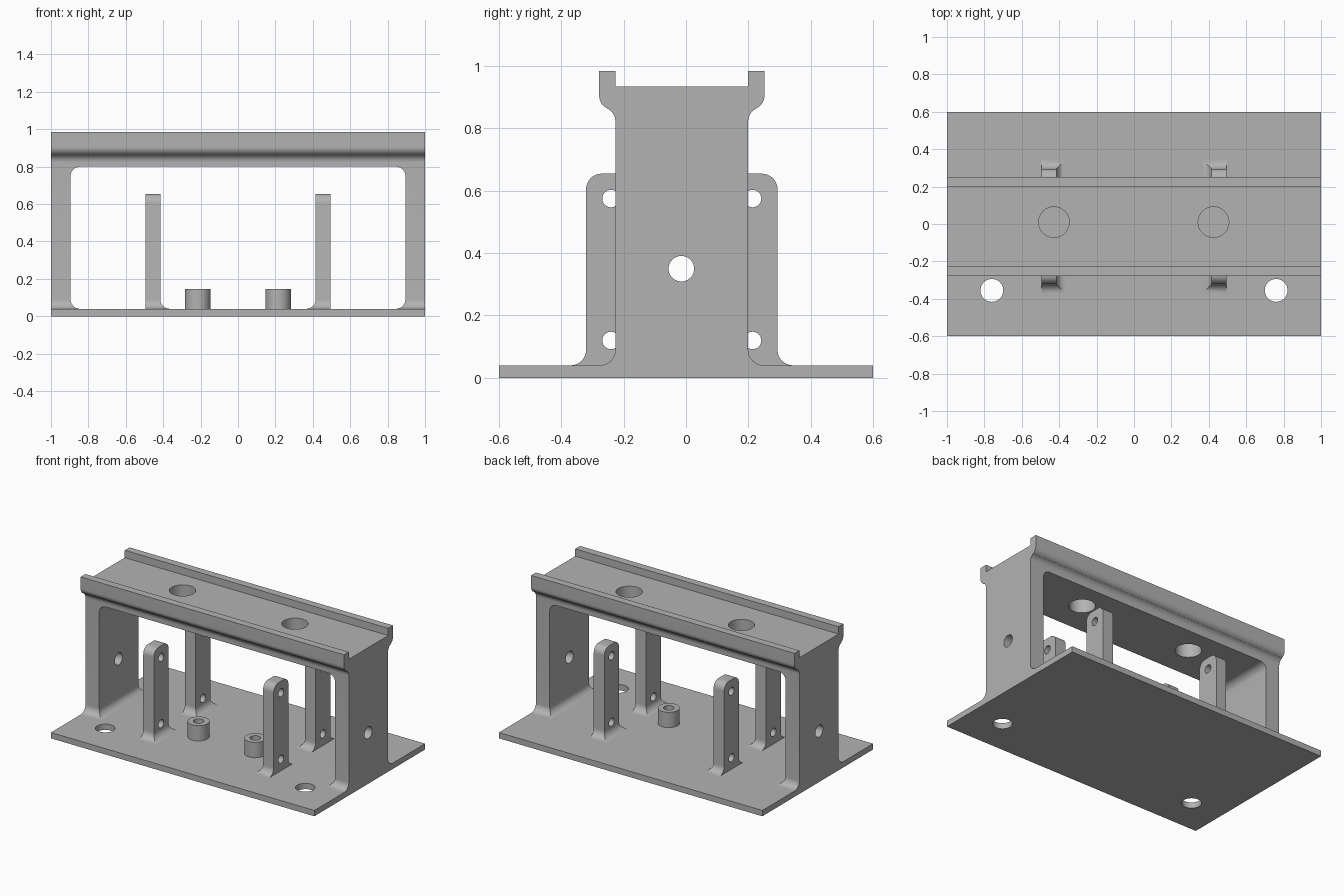
import bpy, bmesh
from math import sin, cos, pi, radians

cube = bpy.data.objects.get("Cube")
if cube:
    bpy.data.objects.remove(cube, do_unlink=True)

GREY = (0.45, 0.45, 0.45, 1)
mat = bpy.data.materials.new("plain grey")
mat.use_nodes = True
mat.diffuse_color = GREY
mat.node_tree.nodes["Principled BSDF"].inputs["Base Color"].default_value = GREY

MID = -0.0135    # y of the symmetry plane of frame and posts
PLATE = 0.04     # plate thickness
R = 0.05         # common fillet radius


def arc(cx, cy, r, a0, a1, n=10):
    angles = [radians(a0 + (a1 - a0) * i / n) for i in range(n + 1)]
    return [(cx + r * cos(a), cy + r * sin(a)) for a in angles]


def circle(cx, cy, r):
    return arc(cx, cy, r, 0, 360, 48)[:-1]


def prism(name, pts, axis, lo, hi):
    """Extrude a closed 2D outline along one axis."""
    place = {"x": lambda p, d: (d, p[0], p[1]),
             "y": lambda p, d: (p[0], d, p[1]),
             "z": lambda p, d: (p[0], p[1], d)}[axis]
    bm = bmesh.new()
    rings = [[bm.verts.new(place(p, d)) for p in pts] for d in (lo, hi)]
    for ring in rings:
        bm.faces.new(ring)
    for i in range(len(pts)):
        j = (i + 1) % len(pts)
        bm.faces.new((rings[0][i], rings[0][j], rings[1][j], rings[1][i]))
    bmesh.ops.recalc_face_normals(bm, faces=bm.faces)
    mesh = bpy.data.meshes.new(name)
    bm.to_mesh(mesh)
    bm.free()
    mesh.materials.append(mat)
    ob = bpy.data.objects.new(name, mesh)
    bpy.context.collection.objects.link(ob)
    return ob


def finish(ob, cutters=()):
    """Cut the part, remove the cutters, and smooth the curved faces."""
    for c in cutters:
        c.hide_render = True
        mod = ob.modifiers.new("cut", "BOOLEAN")
        mod.operation, mod.solver, mod.object = "DIFFERENCE", "EXACT", c
    if cutters:
        bpy.context.view_layer.update()
        graph = bpy.context.evaluated_depsgraph_get()
        mesh = bpy.data.meshes.new_from_object(ob.evaluated_get(graph))
        ob.modifiers.clear()
        ob.data = mesh
        for c in cutters:
            bpy.data.objects.remove(c, do_unlink=True)
    bpy.ops.object.select_all(action="DESELECT")
    ob.select_set(True)
    bpy.context.view_layer.objects.active = ob
    bpy.ops.object.shade_smooth_by_angle(angle=radians(30))


def mirrored(half, mid=0.0):
    return [(mid + h, z) for h, z in half] + [(mid - h, z) for h, z in reversed(half)]


def opening(half, top):
    """Cutter that leaves filleted feet and rounded upper corners."""
    side = [(half - R, -0.1)]
    side += arc(half - R, PLATE + R, R, -90, 0)
    side += arc(half - R, top - R, R, 0, 90)
    return prism("opening_cutter", mirrored(side), "y", -1, 1)


# base plate with two mounting holes
plate = prism("base_plate", mirrored([(1, -0.6), (1, 0.6)]), "z", 0, PLATE)
finish(plate, [prism("hole_cutter", circle(x, -0.355, 0.061), "z", -0.1, 0.1)
               for x in (-0.76, 0.76)])

# bridge frame: flared feet, straight legs, curved shoulders and top rails
inner, outer = 0.213, 0.265
r = 0.045
half = arc(inner + R, PLATE + R, R, 270, 180)
half += arc(inner + r, 0.823, r, 180, 115)
half += arc(outer - r, 0.905, r, -65, 0)
half += [(outer, 0.985), (inner, 0.985), (inner, 0.935)]
frame = prism("bridge_frame", mirrored(half, MID), "x", -1, 1)
cuts = [opening(0.895, 0.8),
        prism("hole_cutter", circle(-0.015, 0.35, 0.041), "x", -2, 2)]
cuts += [prism("hole_cutter", circle(x, 0.01, 0.082), "z", 0.7, 1.1)
         for x in (-0.428, 0.425)]
finish(frame, cuts)

# four upright posts, made as a front pair and a back pair
for name, side in (("front_post_pair", -1), ("back_post_pair", 1)):
    centre, width, top = MID + side * 0.227, 0.08, 0.655
    half = arc(width + R, PLATE + R, R, 270, 180)
    half += arc(width - R, top - R, R, 0, 90)
    posts = prism(name, mirrored(half, centre), "x", -0.495, 0.495)
    cuts = [opening(0.415, 1.2)]
    cuts += [prism("hole_cutter", circle(centre, z, 0.028), "x", -2, 2)
             for z in (0.12, 0.575)]
    finish(posts, cuts)

# two hollow screw bosses
for name, x in (("screw_boss_a", -0.215), ("screw_boss_b", 0.215)):
    boss = prism(name, circle(x, -0.12, 0.068), "z", PLATE, 0.145)
    finish(boss, [prism("hole_cutter", circle(x, -0.12, 0.033), "z", 0, 0.3)])
